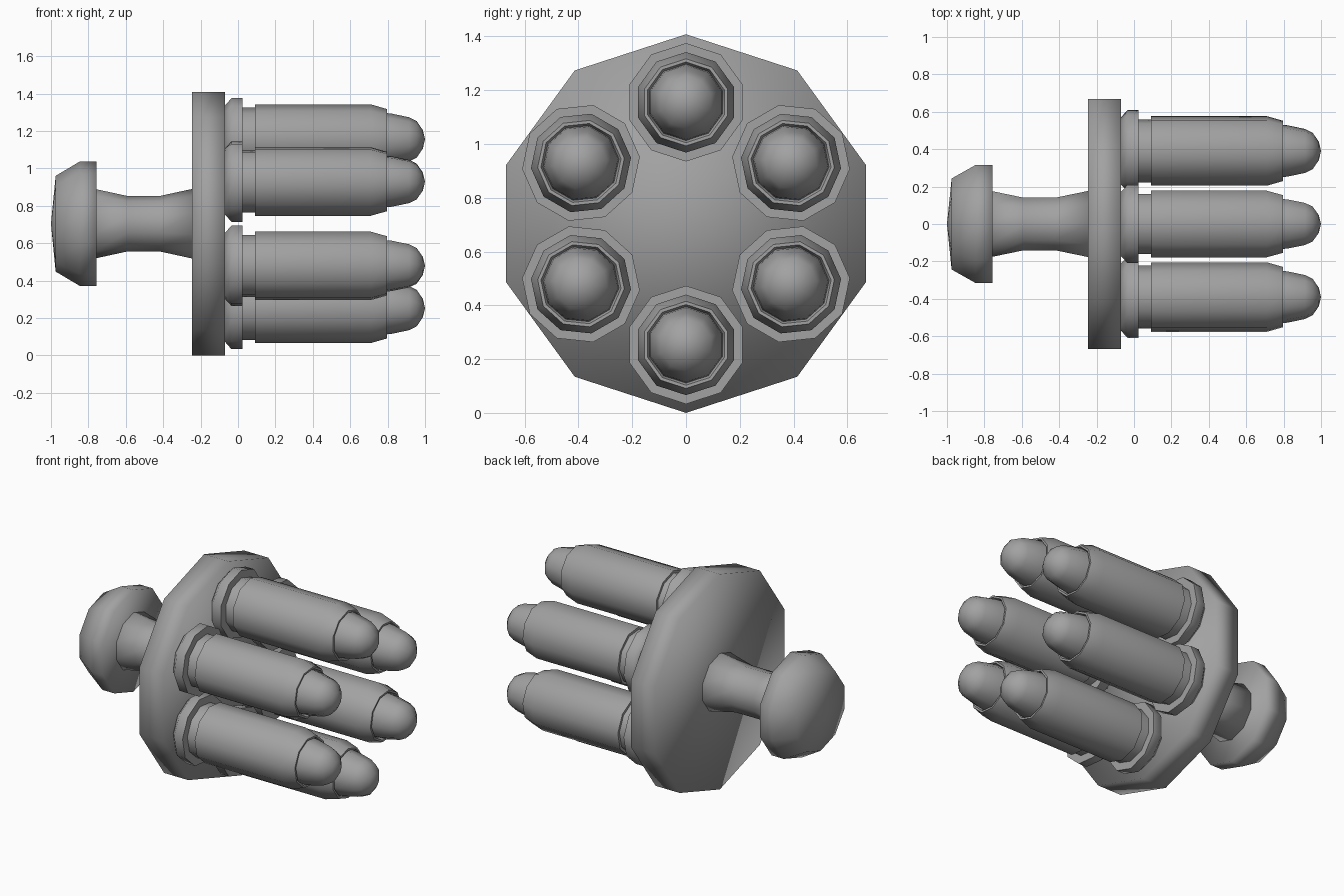
import bpy, bmesh
from math import sin, cos, pi, radians

cube = bpy.data.objects.get("Cube")
if cube:
    bpy.data.objects.remove(cube, do_unlink=True)

SIDES = 10
CENTRE_Z = 0.704

steel = bpy.data.materials.new("grey_steel")
steel.use_nodes = True
colour = (0.36, 0.36, 0.36, 1)
steel.diffuse_color = colour
steel.node_tree.nodes["Principled BSDF"].inputs["Base Color"].default_value = colour


def lathe(name, profile, offset=0, turn=0, sharp=None):
    """Revolve (x, radius) points about the x axis, then turn round the hub."""
    bm = bmesh.new()
    rings = []
    for x, r in profile:
        if r == 0:
            rings.append([bm.verts.new((x, 0, offset))])
        else:
            angles = [2 * pi * i / SIDES for i in range(SIDES)]
            rings.append([bm.verts.new((x, r * sin(a), offset + r * cos(a))) for a in angles])
    for a, b in zip(rings, rings[1:]):
        for i in range(SIDES):
            j = (i + 1) % SIDES
            corners = [a[i % len(a)], a[j % len(a)], b[j % len(b)], b[i % len(b)]]
            bm.faces.new(list(dict.fromkeys(corners)))
    for ring in (rings[0], rings[-1]):
        if len(ring) > 1:
            bm.faces.new(ring)
    bmesh.ops.recalc_face_normals(bm, faces=bm.faces)
    mesh = bpy.data.meshes.new(name)
    bm.to_mesh(mesh)
    bm.free()
    mesh.materials.append(steel)
    obj = bpy.data.objects.new(name, mesh)
    bpy.context.collection.objects.link(obj)
    obj.location.z = CENTRE_Z
    obj.rotation_euler.x = turn
    bpy.ops.object.select_all(action='DESELECT')
    obj.select_set(True)
    bpy.context.view_layer.objects.active = obj
    if sharp:
        bpy.ops.object.shade_smooth_by_angle(angle=radians(sharp))
    else:
        bpy.ops.object.shade_smooth()
    return obj


# Holder: round plate, waisted stem and grip knob
lathe("plate", [(-0.245, 0.704), (-0.07, 0.704)])
lathe("stem", [(-0.77, 0.187), (-0.59, 0.148), (-0.42, 0.148), (-0.24, 0.187)])
lathe("knob", [(-1, 0), (-0.975, 0.256), (-0.845, 0.333), (-0.757, 0.333)])

# Six rounds spaced evenly about the hub
case = [(-0.07, 0.18), (-0.035, 0.22), (0.025, 0.22), (0.025, 0.17),
        (0.09, 0.17), (0.09, 0.187), (0.71, 0.187), (0.797, 0.162),
        (0.797, 0.15), (0.77, 0.14)]
tip = [(0.765, 0.143), (0.82, 0.138), (0.915, 0.118), (0.955, 0.098),
       (0.988, 0.05), (1, 0)]
for i in range(6):
    lathe(f"case_{i + 1}", case, 0.451, i * pi / 3, 50)
    lathe(f"bullet_{i + 1}", tip, 0.451, i * pi / 3, 50)
